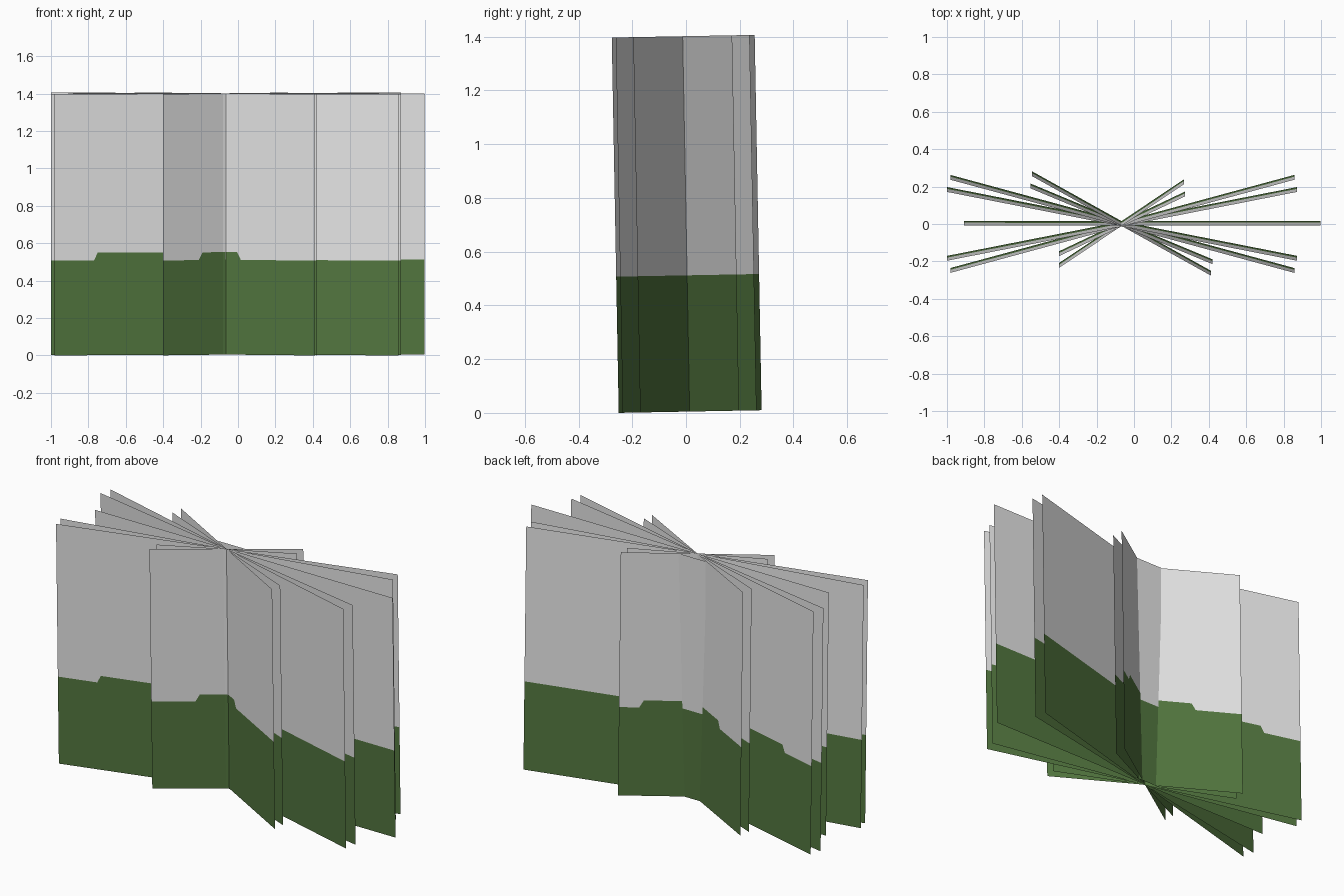
import bpy, bmesh, math
from mathutils import Matrix, Vector

if "Cube" in bpy.data.objects:
    bpy.data.objects.remove(bpy.data.objects["Cube"])


def material(name, rgb):
    m = bpy.data.materials.new(name)
    m.diffuse_color = (*rgb, 1)
    m.use_nodes = True
    m.node_tree.nodes["Principled BSDF"].inputs["Base Color"].default_value = m.diffuse_color
    return m


GREEN = material("leaf_green", (0.086, 0.183, 0.050))
GREY = material("pale_grey", (0.79, 0.79, 0.79))

HEIGHT = 1.397      # card height
LOW, HIGH = 0.507, 0.548   # green level, outside and inside the raised stretch
STEP = 0.02         # width of the sloped step

# whole plant leans slightly towards the front
LEAN = Matrix.Translation((0, 0.0135, 0.005)) @ Matrix.Rotation(0.0185, 4, 'X')
UPRIGHT = Matrix.Translation((0, 0, 0.005))


def card(name, left, right, rise=None, fall=None, place=LEAN):
    """Single-sheet upright card; green below a stepped line, grey above."""
    bm = bmesh.new()
    xs, levels = [left[0], right[0]], [LOW, LOW]
    if rise is not None:
        xs[1:1] = [rise, rise + STEP, fall - STEP, fall]
        levels[1:1] = [LOW, HIGH, HIGH, LOW]
    slope = (right[1] - left[1]) / (right[0] - left[0])
    columns = []
    for x, level in zip(xs, levels):
        y = left[1] + (x - left[0]) * slope
        columns.append([bm.verts.new(place @ Vector((x, y, z)))
                        for z in (0, level, HEIGHT)])
    for a, b in zip(columns, columns[1:]):
        for row in (0, 1):
            f = bm.faces.new((a[row], b[row], b[row + 1], a[row + 1]))
            f.material_index = row
    me = bpy.data.meshes.new(name)
    bm.to_mesh(me)
    bm.free()
    me.materials.append(GREEN)
    me.materials.append(GREY)
    ob = bpy.data.objects.new(name, me)
    bpy.context.collection.objects.link(ob)


# straight card through the middle
card("middle_card", (-0.908, 0.003), (0.997, 0.003), -0.70, -0.08)

# long cards, crossing as mirrored pairs
for side, s in (("falling", 1), ("rising", -1)):
    card(f"long_outer_card_{side}", (-0.982, 0.249 * s), (0.857, -0.249 * s), -0.77, -0.08)
    card(f"long_inner_card_{side}", (-1.0, 0.184 * s), (0.872, -0.184 * s), -0.77, -0.08)

# medium cards
card("medium_outer_card", (-0.545, 0.268), (0.412, -0.264), -0.32, 0.015)
card("medium_inner_card", (-0.554, 0.203), (0.421, -0.203), -0.32, 0.015)

# short cards
card("short_outer_card", (-0.402, -0.223), (0.268, 0.226), -0.21, 0.18)
card("short_inner_card", (-0.402, -0.160), (0.273, 0.160), -0.21, 0.18)

# narrow upright strip closing the back of the fan
card("back_strip", (-0.155, 0.045), (0.015, 0.045), place=UPRIGHT)
